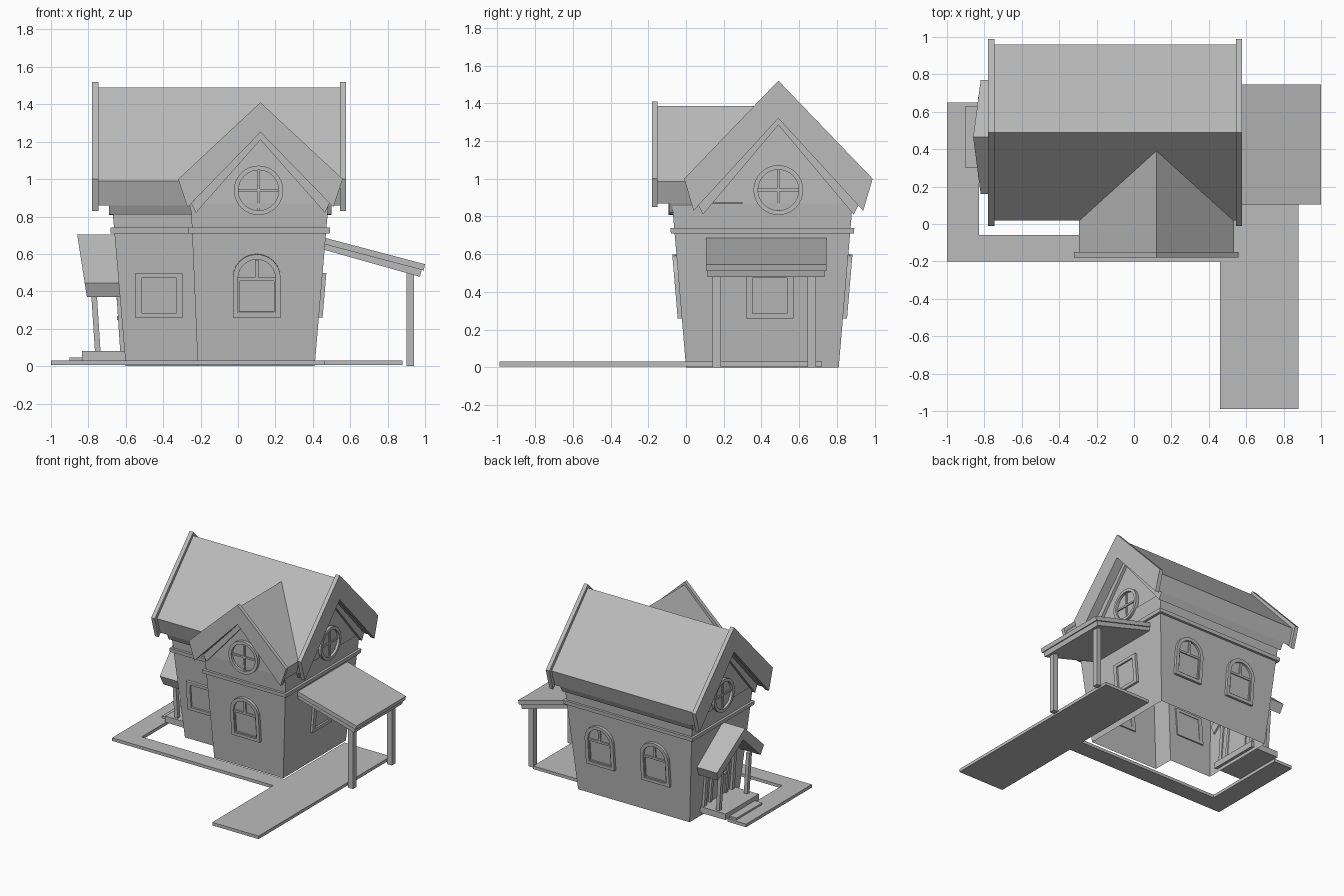
import bpy, bmesh, math
from mathutils import Matrix

if "Cube" in bpy.data.objects:
    bpy.data.objects.remove(bpy.data.objects["Cube"])

grey = bpy.data.materials.new("plain_grey")
grey.use_nodes = True
grey.diffuse_color = (0.5, 0.5, 0.5, 1)
grey.node_tree.nodes["Principled BSDF"].inputs["Base Color"].default_value = (0.5, 0.5, 0.5, 1)

LEAN = 0.085  # outward wall flare per unit of height


def finish(name, bm):
    bmesh.ops.recalc_face_normals(bm, faces=bm.faces[:])
    mesh = bpy.data.meshes.new(name)
    bm.to_mesh(mesh)
    bm.free()
    mesh.materials.append(grey)
    obj = bpy.data.objects.new(name, mesh)
    bpy.context.collection.objects.link(obj)
    return obj


def loft(name, loops, cap=True, close=False):
    bm = bmesh.new()
    rows = [[bm.verts.new(p) for p in loop] for loop in loops]
    pairs = list(zip(rows, rows[1:])) + ([(rows[-1], rows[0])] if close else [])
    for a, b in pairs:
        for i in range(len(a)):
            j = (i + 1) % len(a)
            bm.faces.new((a[i], a[j], b[j], b[i]))
    if cap:
        bm.faces.new(rows[0])
        bm.faces.new(rows[-1])
    return finish(name, bm)


def prism(name, pts, axis, start, end):
    """Extrude a profile along an axis; the ends may be functions of height."""
    def place(e):
        out = []
        for a, b in pts:
            d = e(b) if callable(e) else e
            out.append({"x": (d, a, b), "y": (a, d, b), "z": (a, b, d)}[axis])
        return out
    return loft(name, [place(start), place(end)])


def box(name, x0, x1, y0, y1, z0, z1):
    return prism(name, [(x0, y0), (x1, y0), (x1, y1), (x0, y1)], "z", z0, z1)


def chevron(mid, apex, corner, foot, inner):
    """Gable roof section: ridge, eave corners, eave feet and inner ridge."""
    (cw, cz), (fw, fz) = corner, foot
    return [(mid, apex), (mid - cw, cz), (mid - fw, fz), (mid, inner),
            (mid + fw, fz), (mid + cw, cz)]


# Walls: flared L-shaped shell, open underneath
def plan(o, z, extra=0.0):
    notch = -0.215 - o * 0.5 - extra
    o += extra
    return [(x, y, z) for x, y in (
        (-0.60 - o, 0.17 - o), (notch, 0.17 - o), (notch, -o),
        (0.41 + o, -o), (0.41 + o, 0.81 + o), (-0.60 - o, 0.81 + o))]


loft("walls", [plan(LEAN * z, z) for z in (0, 0.72, 0.87)], cap=False)
loft("wall_band", [plan(LEAN * z, z, 0.02) for z in (0.71, 0.74)])
prism("main_gable_wall", [(0.09, 0.82), (0.06, 0.87), (0.49, 1.35), (0.92, 0.87), (0.89, 0.82)],
      "x", -0.666, 0.476)
prism("wing_gable_wall", [(-0.25, 0.82), (-0.26, 0.87), (0.115, 1.28), (0.48, 0.87), (0.47, 0.82)],
      "y", -0.067, 0.3)

# Main roof with end boards and rake trim
prism("main_roof", chevron(0.49, 1.49, (0.47, 0.99), (0.43, 0.86), 1.33), "x", -0.76, 0.56)
for side, x in (("right", -0.78), ("left", 0.545)):
    prism("main_end_board_" + side, chevron(0.49, 1.52, (0.5, 1.0), (0.45, 0.83), 1.32),
          "x", x, x + 0.033)
prism("main_rake_trim", chevron(0.49, 1.34, (0.43, 0.87), (0.40, 0.81), 1.285), "x", -0.69, 0.50)


# Wing roof, its back end following the main roof slope
def valley(z):
    return 0.05 + max(0, z - 0.99) * 0.94


prism("wing_roof", chevron(0.12, 1.385, (0.415, 0.985), (0.375, 0.87), 1.26), "y", -0.16, valley)
prism("wing_end_board", chevron(0.12, 1.41, (0.44, 1.0), (0.39, 0.85), 1.25), "y", -0.18, -0.15)
prism("wing_rake_trim", chevron(0.12, 1.26, (0.37, 0.87), (0.345, 0.82), 1.21), "y", -0.09, 0.05)


# Windows, built flat and then set on the walls
def arch(r, h, base=0.0):
    return [(-r, base), (r, base)] + [
        (r * math.cos(t), h + r * math.sin(t))
        for t in (math.pi * i / 12 for i in range(13))]


def rect(w, z0, z1):
    return [(-w, z0), (w, z0), (w, z1), (-w, z1)]


def circle(r):
    return [(r * math.cos(t), r * math.sin(t)) for t in (math.tau * i / 32 for i in range(32))]


def ring(name, outer, inner, d):
    return loft(name, [[(x, y, z) for x, y in pts] for pts, z in
                       ((outer, -0.01), (outer, d), (inner, d), (inner, -0.01))],
                cap=False, close=True)


def window(kind, name, loc, turn, lean=LEAN):
    parts = []
    if kind == "arch":
        parts.append(ring(name + "_frame", arch(0.128, 0.213), arch(0.1, 0.213, 0.026), 0.022))
        parts.append(prism(name + "_glass", arch(0.1, 0.213, 0.026), "z", -0.005, 0.004))
        parts.append(ring(name + "_sash", rect(0.1, 0.026, 0.215), rect(0.092, 0.032, 0.198), 0.014))
        parts.append(prism(name + "_bar", rect(0.01, 0.21, 0.31), "z", 0, 0.014))
    elif kind == "square":
        parts.append(ring(name + "_frame", rect(0.126, 0, 0.24), rect(0.092, 0.026, 0.215), 0.02))
        parts.append(prism(name + "_glass", rect(0.092, 0.026, 0.215), "z", -0.005, 0.006))
    else:
        parts.append(ring(name + "_frame", circle(0.132), circle(0.108), 0.025))
        parts.append(prism(name + "_glass", circle(0.108), "z", -0.005, 0.004))
        parts.append(prism(name + "_upright", rect(0.007, -0.108, 0.108), "z", 0, 0.013))
        parts.append(prism(name + "_crossbar", rect(0.108, -0.007, 0.007), "z", 0, 0.013))
    m = (Matrix.Translation(loc) @ Matrix.Rotation(turn, 4, "Z")
         @ Matrix.Rotation(math.pi / 2 + math.atan(lean), 4, "X"))
    for p in parts:
        p.data.transform(m)


SILL = 0.26
out = LEAN * SILL
Q = math.pi / 2
window("arch", "wing_window", (0.1, -out, SILL), 0)
window("square", "front_window", (-0.422, 0.17 - out, SILL), 0)
window("square", "side_window", (0.41 + out, 0.445, SILL), Q)
for i, x in enumerate((0.18, -0.32)):
    window("arch", f"back_window_{i + 1}", (x, 0.81 + out, SILL), 2 * Q)
window("round", "wing_round_window", (0.11, -0.067, 0.94), 0, 0)
window("round", "left_round_window", (0.476, 0.49, 0.94), Q, 0)
window("round", "right_round_window", (-0.666, 0.49, 0.94), -Q, 0)

# Path around the house, one L-shaped strip and the drive
prism("path", [(-1, -0.2), (0.46, -0.2), (0.46, -0.06), (-0.83, -0.06), (-0.83, 0.65), (-1, 0.65)],
      "z", 0.005, 0.03)
box("drive", 0.46, 0.88, -0.99, 0.72, 0.005, 0.03)

# Side shelter with two posts
prism("shelter_roof", [(0.45, 0.69), (1.0, 0.545), (0.993, 0.512), (0.45, 0.655)], "y", 0.105, 0.745)
prism("shelter_beam", [(0.45, 0.66), (0.983, 0.52), (0.973, 0.478), (0.45, 0.625)], "y", 0.115, 0.735)
for i, y in enumerate((0.14, 0.645)):
    box(f"shelter_post_{i + 1}", 0.9, 0.942, y, y + 0.045, 0, 0.51)

# Entrance porch: gabled roof, leaning posts, step and door
prism("porch_roof", chevron(0.465, 0.705, (0.305, 0.445), (0.275, 0.37), 0.61),
      "x", lambda z: -0.86 + 0.155 * (0.705 - z), -0.62)
box("porch_step", -0.835, -0.58, 0.25, 0.68, 0.03, 0.08)
box("porch_lower_step", -0.9, -0.835, 0.3, 0.63, 0.02, 0.045)
for i, y in enumerate((0.27, 0.63)):
    for j, (x, w) in enumerate(((-0.765, 0.03), (-0.63, 0.03))):
        prism(f"porch_post_{i + 1}_{j + 1}",
              [(x, 0.08), (x + w, 0.08), (x + w - 0.022, 0.42), (x - 0.022, 0.42)],
              "y", y, y + 0.032)
door = [ring("door_frame", rect(0.115, 0, 0.4), rect(0.09, -0.001, 0.375), 0.018),
        prism("door_panel", rect(0.09, 0, 0.375), "z", -0.005, 0.006),
        prism("door_knob", [(0.06, 0.17), (0.08, 0.17), (0.08, 0.19), (0.06, 0.19)], "z", 0, 0.025)]
for p in door:
    p.data.transform(Matrix.Translation((-0.607, 0.465, 0.08)) @ Matrix.Rotation(-Q, 4, "Z")
                     @ Matrix.Rotation(Q + math.atan(LEAN), 4, "X"))
